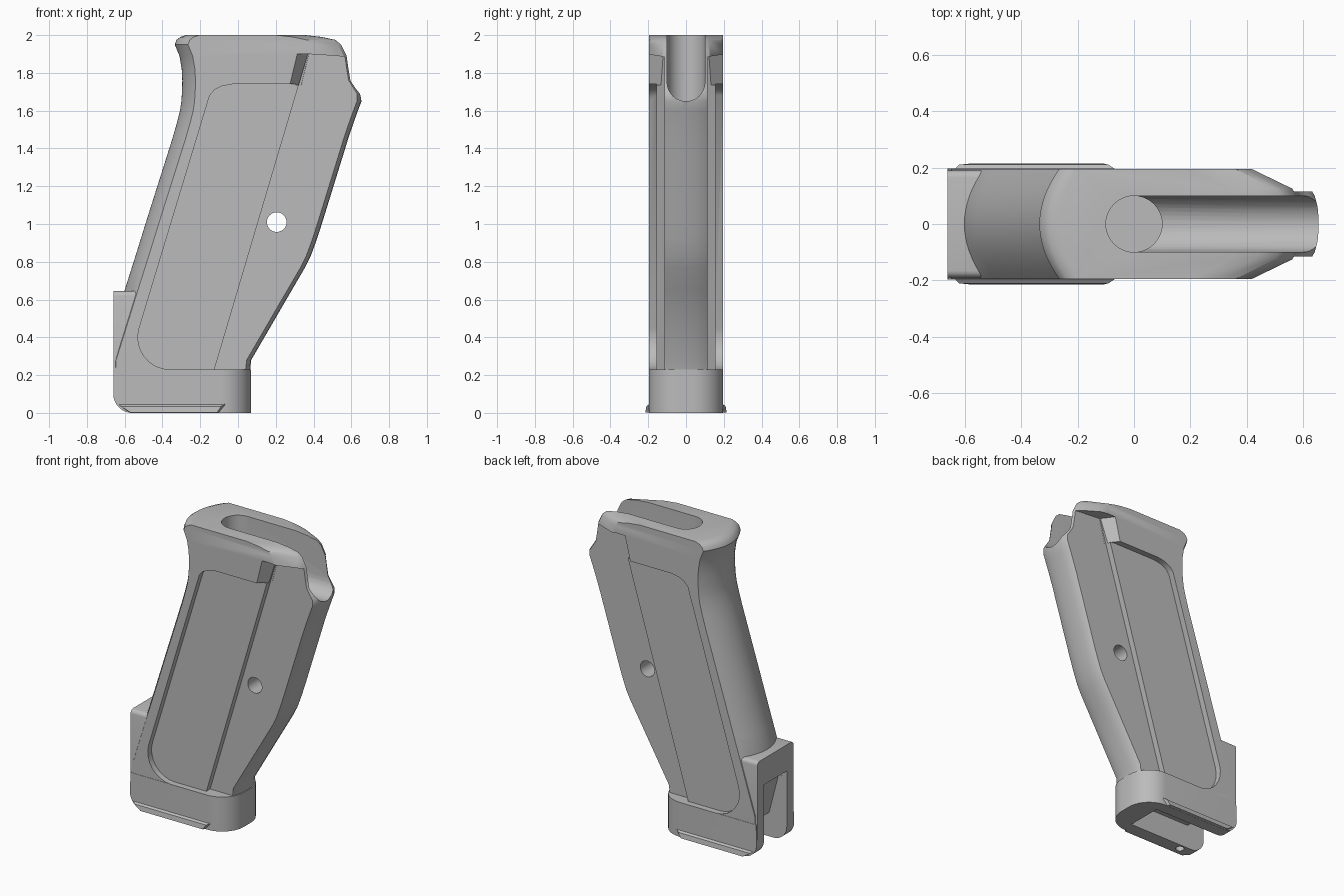
import bpy, bmesh, math
from mathutils import Vector

cube = bpy.data.objects.get("Cube")
if cube:
    bpy.data.objects.remove(cube)

grey = bpy.data.materials.new("plain grey")
grey.use_nodes = True
COLOUR = (0.5, 0.5, 0.5, 1)
grey.diffuse_color = COLOUR
grey.node_tree.nodes["Principled BSDF"].inputs["Base Color"].default_value = COLOUR


def make(name, bm):
    bmesh.ops.recalc_face_normals(bm, faces=bm.faces)
    mesh = bpy.data.meshes.new(name)
    bm.to_mesh(mesh)
    bm.free()
    obj = bpy.data.objects.new(name, mesh)
    bpy.context.collection.objects.link(obj)
    mesh.materials.append(grey)
    return obj


def loft(name, rings):
    """Skin a stack of equal rings and cap both ends."""
    bm = bmesh.new()
    rows = [[bm.verts.new(p) for p in ring] for ring in rings]
    n = len(rows[0])
    for low, high in zip(rows, rows[1:]):
        for i in range(n):
            j = (i + 1) % n
            bm.faces.new((low[i], low[j], high[j], high[i]))
    bm.faces.new(rows[0])
    bm.faces.new(rows[-1])
    return make(name, bm)


def prism(name, outline, y0, y1):
    """Extrude an x-z outline along y."""
    return loft(name, [[(x, y, z) for x, z in outline] for y in (y0, y1)])


def cylinder(name, centre, radius, depth, axis):
    bm = bmesh.new()
    bmesh.ops.create_cone(bm, cap_ends=True, segments=40, radius1=radius,
                          radius2=radius, depth=depth)
    turn = Vector((0, 0, 1)).rotation_difference(Vector(axis)).to_matrix()
    bmesh.ops.transform(bm, matrix=turn.to_4x4(), verts=bm.verts)
    bmesh.ops.translate(bm, vec=centre, verts=bm.verts)
    return make(name, bm)


def corner(cx, cz, r, start, end, steps=8):
    """Points of a rounded corner, angles in degrees."""
    angles = [math.radians(start + (end - start) * i / steps) for i in range(steps + 1)]
    return [(cx + r * math.cos(a), cz + r * math.sin(a)) for a in angles]


def cut(obj, *cutters):
    for cutter in cutters:
        cutter.hide_render = True
        cutter.hide_viewport = True
        mod = obj.modifiers.new(cutter.name, 'BOOLEAN')
        mod.operation = 'DIFFERENCE'
        mod.solver = 'EXACT'
        mod.object = cutter


def bake(obj):
    """Apply the modifiers and shade smooth with sharp edges kept."""
    bpy.context.view_layer.update()
    graph = bpy.context.evaluated_depsgraph_get()
    mesh = bpy.data.meshes.new_from_object(obj.evaluated_get(graph))
    obj.modifiers.clear()
    obj.data = mesh
    bpy.ops.object.select_all(action='DESELECT')
    obj.select_set(True)
    bpy.context.view_layer.objects.active = obj
    bpy.ops.object.shade_smooth_by_angle(angle=math.radians(32))


# Grip body: height, front edge, back edge of each section
HALF = 0.195
SECTIONS = [
    (0.1, -0.77, 0.05), (0.28, -0.715, 0.07), (0.65, -0.6, 0.285), (0.77, -0.562, 0.355),
    (0.83, -0.543, 0.385), (0.92, -0.515, 0.418), (1.02, -0.484, 0.45), (1.45, -0.348, 0.583),
    (1.53, -0.325, 0.61), (1.6, -0.307, 0.635), (1.65, -0.3, 0.654), (1.69, -0.297, 0.655),
    (1.72, -0.296, 0.635), (1.76, -0.295, 0.61), (1.82, -0.298, 0.6), (1.89, -0.31, 0.59),
    (1.95, -0.335, 0.56), (1.975, -0.325, 0.53), (1.99, -0.305, 0.46), (2.0, -0.275, 0.37),
]


def section(z, front, back):
    ys = [HALF * (i / 8 - 1) for i in range(17)]
    nose = [(max(front + 0.07 * (y / HALF) ** 2, -0.655), y, z) for y in ys]
    spine = [(0.17, HALF), (0.03, 0.125), (0.015, 0.1), (0.004, 0.06), (0, 0.02)]
    tail = [(back - d, y, z) for d, y in spine]
    return nose + tail + [(x, -y, z) for x, y, z in reversed(tail)]


body = loft("grip_body", [section(*s) for s in SECTIONS])

# Side recesses: shallow front panel, deeper rear panel, sloped shoulder
panel = ([(-0.1, 0.23)] + corner(-0.36, 0.4, 0.17, 270, 163)
         + [(-0.15, 1.68), (-0.125, 1.71), (-0.085, 1.73), (-0.03, 1.74), (0.34, 1.74)])
rear = [(-0.125, 0.23), (0.37, 1.9), (0.52, 1.89), (0.8, 1.86), (0.8, 0.23)]
for side in (1, -1):
    inner = [(0.33, 1.7), (0.335, 1.74), (0.375, 1.9), (0.37, 1.7)]
    outer = [(0.26, 1.7), (0.27, 1.74), (0.31, 1.9), (0.375, 1.9)]
    wedge_low = [(0.27, 0.2, 1.735), (0.34, 0.2, 1.735), (0.335, 0.114, 1.735)]
    wedge_top = [(0.31, 0.2, 1.9), (0.38, 0.2, 1.9), (0.375, 0.114, 1.9)]
    shoulder = loft("shoulder_cutter", [[(x, side * y, z) for x, y, z in ring]
                                        for ring in (wedge_low, wedge_top)])
    cut(body,
        prism("front_panel_cutter", panel, side * 0.155, side * 0.4),
        prism("rear_panel_cutter", rear, side * 0.115, side * 0.4),
        shoulder)

# Top slot with round floor, its bore, and the cross pin hole
floor = [(y, z) for y, z in corner(0, 1.75, 0.1, 180, 360, 20)]
slot_outline = [(-0.1, 2.2)] + floor + [(0.1, 2.2)]
slot = loft("slot_cutter", [[(x, y, z) for y, z in slot_outline] for x in (0, 0.9)])
bore = cylinder("bore_cutter", (0, 0, 1.75), 0.0995, 1.1, (0, 0, 1))
pin = cylinder("pin_hole_cutter", (0.205, 0, 1.01), 0.052, 1, (0, 1, 0))
cut(body, slot, bore, pin)

# Foot with a rounded rear end
foot_bm_outline = [(0.07, 0), (0.07, 0.23), (-0.655, 0.23)] + corner(-0.56, 0.1, 0.1, 180, 270)
foot = prism("foot", foot_bm_outline, -0.197, 0.197)
bm = bmesh.new()
bm.from_mesh(foot.data)
ends = [e for e in bm.edges if all(v.co.x > 0.06 for v in e.verts)
        and abs(e.verts[0].co.y - e.verts[1].co.y) < 0.01]
bmesh.ops.bevel(bm, geom=ends, offset=0.16, segments=10, profile=0.5, affect='EDGES')
bm.to_mesh(foot.data)
bm.free()

# Front block standing on the foot, its long top edges softened
block = prism("front_block", [(-0.66, 0.1), (-0.66, 0.645), (-0.5, 0.645), (-0.6, 0.25), (-0.6, 0.1)],
              -0.19, 0.19)
bm = bmesh.new()
bm.from_mesh(block.data)
tops = [e for e in bm.edges if all(v.co.z > 0.6 for v in e.verts)
        and abs(e.verts[0].co.y - e.verts[1].co.y) < 0.01]
bmesh.ops.bevel(bm, geom=tops, offset=0.025, segments=4, profile=0.5, affect='EDGES')
bm.to_mesh(block.data)
bm.free()

# Channel open to the front and below, and a small hole in the sole
channel = prism("channel_cutter", [(-0.8, -0.1), (-0.08, -0.1), (-0.08, 0.16), (-0.53, 0.16),
                                   (-0.61, 0.47), (-0.8, 0.47)], -0.12, 0.12)
sole_hole = cylinder("sole_hole_cutter", (-0.5, -0.158, 0), 0.026, 0.2, (0, 0, 1))
for part in (body, foot, block):
    cut(part, channel)
cut(foot, sole_hole)

# Flared lips along both lower edges
lips = []
for side, name in ((1, "back_lip"), (-1, "front_lip")):
    lips.append(loft(name, [
        [(-0.57, side * 0.19, 0), (-0.64, side * 0.19, 0.05),
         (-0.06, side * 0.19, 0.05), (-0.1, side * 0.19, 0)],
        [(-0.57, side * 0.215, 0.003), (-0.62, side * 0.21, 0.035),
         (-0.09, side * 0.21, 0.035), (-0.11, side * 0.215, 0.003)]]))

for part in [body, foot, block] + lips:
    bake(part)
for obj in list(bpy.data.objects):
    if obj.name.split(".")[0].endswith("_cutter"):
        bpy.data.objects.remove(obj)
